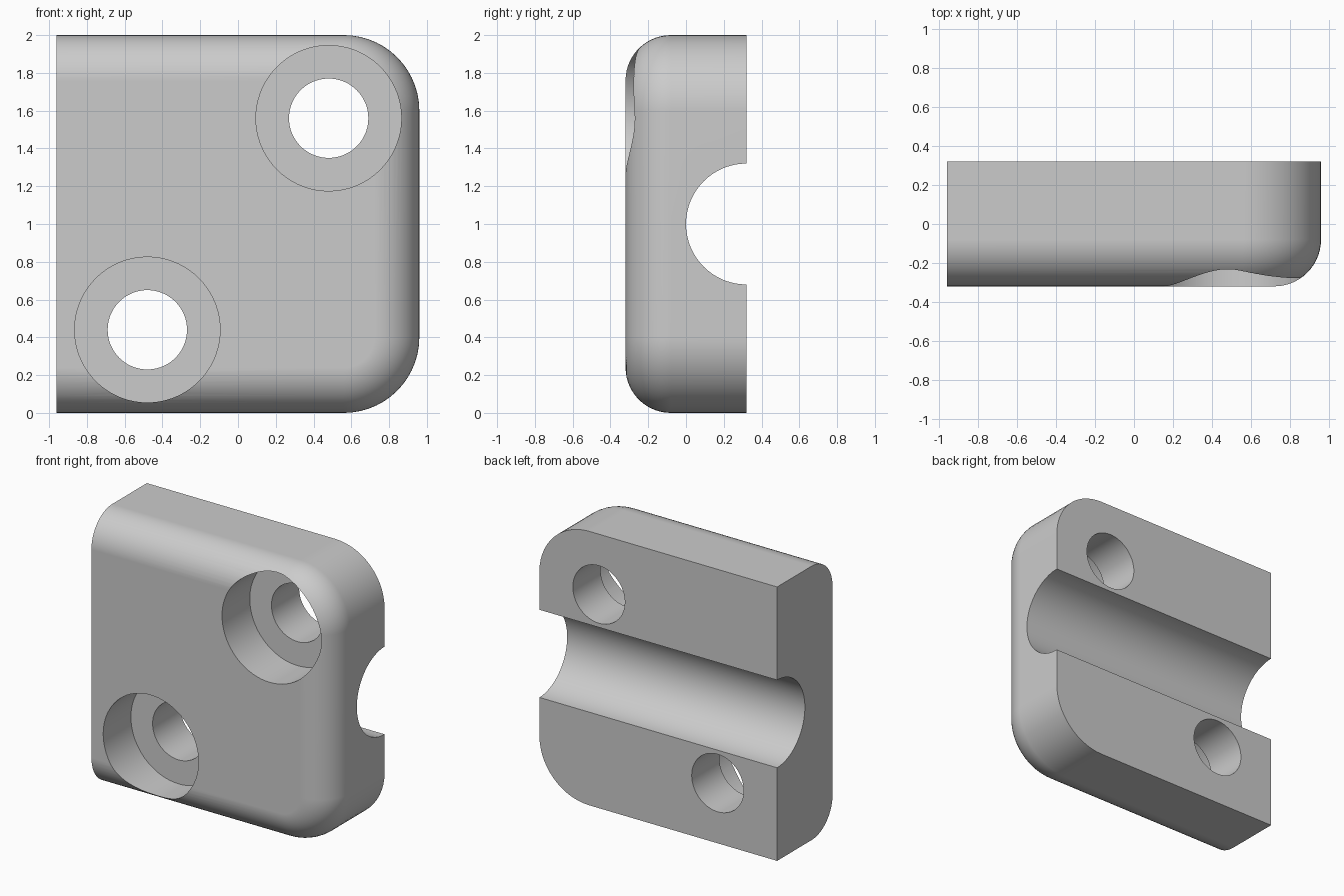
import bpy, bmesh
from math import sin, cos, pi
from mathutils import Matrix, Vector

cube = bpy.data.objects.get("Cube")
if cube:
    bpy.data.objects.remove(cube, do_unlink=True)

HALF_W, HALF_D, HEIGHT = 0.96, 0.32, 2.0
CORNER, FILLET = 0.4, 0.24
STEPS = 14

grey = bpy.data.materials.new("plain grey")
grey.use_nodes = True
colour = (0.6, 0.6, 0.6, 1)
grey.diffuse_color = colour
grey.node_tree.nodes["Principled BSDF"].inputs["Base Color"].default_value = colour


def add_object(name, bm):
    bmesh.ops.recalc_face_normals(bm, faces=bm.faces)
    mesh = bpy.data.meshes.new(name)
    bm.to_mesh(mesh)
    bm.free()
    mesh.materials.append(grey)
    obj = bpy.data.objects.new(name, mesh)
    bpy.context.collection.objects.link(obj)
    return obj


def outline(inset):
    """Square left side, rounded right corners, shrunk on all but the left side."""
    r = CORNER - inset
    cx, top, bottom = HALF_W - CORNER, HEIGHT - CORNER, CORNER
    pts = [(-HALF_W, inset)]
    for cz, start in ((bottom, -pi / 2), (top, 0)):
        for i in range(STEPS + 1):
            a = start + pi / 2 * i / STEPS
            pts.append((cx + r * cos(a), cz + r * sin(a)))
    return pts + [(-HALF_W, HEIGHT - inset)]


def cylinder(name, radius, length, centre, axis):
    bm = bmesh.new()
    turn = Vector(axis).to_track_quat("Z", "Y").to_matrix().to_4x4()
    bmesh.ops.create_cone(bm, cap_ends=True, segments=72, radius1=radius,
                          radius2=radius, depth=length,
                          matrix=Matrix.Translation(centre) @ turn)
    obj = add_object(name, bm)
    obj.hide_render = True
    return obj


# Block body: stacked outlines from the back plane round the front fillet
bm = bmesh.new()
levels = [(HALF_D, 0)]
for i in range(STEPS + 1):
    a = pi / 2 * i / STEPS
    levels.append((-HALF_D + FILLET * (1 - sin(a)), FILLET * (1 - cos(a))))
rings = [[bm.verts.new((x, y, z)) for x, z in outline(inset)] for y, inset in levels]
for low, high in zip(rings, rings[1:]):
    for i in range(len(low) - 1):
        bm.faces.new((low[i], low[i + 1], high[i + 1], high[i]))
bm.faces.new(rings[0])
bm.faces.new(rings[-1])
bm.faces.new([r[0] for r in rings] + [r[-1] for r in reversed(rings)])
body = add_object("clamp_block", bm)

# Cutters: rod groove across the back, two counterbored screw holes
cutters = [cylinder("groove_cutter", 0.32, 3, (0, HALF_D, 1), (1, 0, 0))]
for x, z in ((0.48, 1.56), (-0.48, 0.44)):
    cutters.append(cylinder("hole_cutter", 0.21, 2, (x, 0, z), (0, 1, 0)))
    cutters.append(cylinder("counterbore_cutter", 0.385, 1, (x, -0.5, z), (0, 1, 0)))

bpy.ops.object.select_all(action="DESELECT")
body.select_set(True)
bpy.context.view_layer.objects.active = body
for cutter in cutters:
    mod = body.modifiers.new("cut", "BOOLEAN")
    mod.operation = "DIFFERENCE"
    mod.solver = "EXACT"
    mod.object = cutter
    bpy.ops.object.modifier_apply(modifier=mod.name)
    bpy.data.objects.remove(cutter, do_unlink=True)

# Smooth fillets with crisp cut edges
bpy.ops.object.shade_smooth_by_angle(angle=pi / 6)
weighted = body.modifiers.new("flat faces", "WEIGHTED_NORMAL")
weighted.keep_sharp = True
